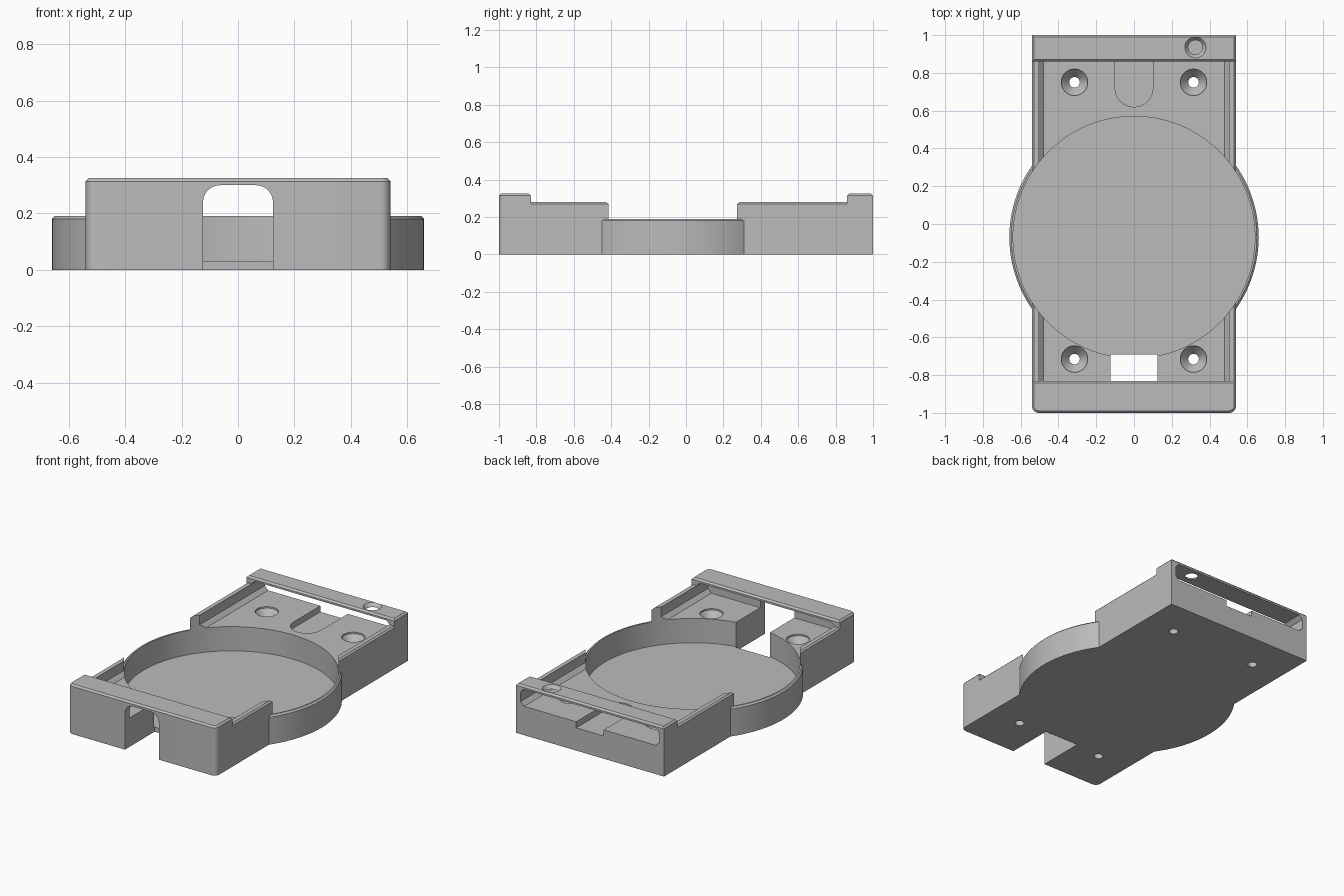
import bpy, bmesh, math

if "Cube" in bpy.data.objects:
    bpy.data.objects.remove(bpy.data.objects["Cube"])

grey = bpy.data.materials.new("plain grey")
grey.diffuse_color = (0.5, 0.5, 0.5, 1)
grey.use_nodes = True
grey.node_tree.nodes["Principled BSDF"].inputs["Base Color"].default_value = grey.diffuse_color
CY = -0.07          # centre of the round pocket
DECK = 0.19         # height of the deck


def finish(name, bm):
    bmesh.ops.recalc_face_normals(bm, faces=bm.faces)
    me = bpy.data.meshes.new(name)
    bm.to_mesh(me)
    bm.free()
    me.materials.append(grey)
    ob = bpy.data.objects.new(name, me)
    bpy.context.collection.objects.link(ob)
    return ob


def box(name, x, y0, y1, z0, z1, chamfer=0.0, round_front=0.0):
    bm = bmesh.new()
    bmesh.ops.create_cube(bm, size=1)
    for v in bm.verts:
        v.co = (v.co.x * 2 * x, y0 + (v.co.y + 0.5) * (y1 - y0), z0 + (v.co.z + 0.5) * (z1 - z0))
    if round_front:
        es = [e for e in bm.edges if all(abs(v.co.y - y0) < 1e-5 for v in e.verts)
              and abs(e.verts[0].co.z - e.verts[1].co.z) > 1e-4]
        bmesh.ops.bevel(bm, geom=es, offset=round_front, segments=6, profile=0.5, affect='EDGES')
    if chamfer:
        es = [e for e in bm.edges if all(abs(v.co.z - z1) < 1e-5 for v in e.verts)]
        bmesh.ops.bevel(bm, geom=es, offset=chamfer, segments=1, affect='EDGES')
    return finish(name, bm)


def turned(name, x, y, profile, n):
    """Solid of revolution about a vertical axis; profile is (radius, z) from bottom to top."""
    bm = bmesh.new()
    rings = [[bm.verts.new((x + r * math.cos(math.tau * i / n), y + r * math.sin(math.tau * i / n), z))
              for i in range(n)] for r, z in profile]
    for a, b in zip(rings, rings[1:]):
        for i in range(n):
            j = (i + 1) % n
            bm.faces.new((a[i], a[j], b[j], b[i]))
    bm.faces.new(rings[0])
    bm.faces.new(rings[-1])
    return finish(name, bm)


def prism(name, pts, vec):
    bm = bmesh.new()
    f = bm.faces.new([bm.verts.new(p) for p in pts])
    ret = bmesh.ops.extrude_face_region(bm, geom=[f])
    bmesh.ops.translate(bm, vec=vec, verts=[g for g in ret["geom"] if isinstance(g, bmesh.types.BMVert)])
    return finish(name, bm)


def combine(ob, tool, op):
    m = ob.modifiers.new(op, 'BOOLEAN')
    m.operation, m.solver, m.object = op, 'EXACT', tool
    bpy.context.view_layer.objects.active = ob
    bpy.ops.object.modifier_apply(modifier=m.name)
    bpy.data.objects.remove(tool)


# Tray with raised end bars and the round cup
body = box("holder_body", 0.54, -0.9, 0.93, 0, 0.28, 0.01)
combine(body, box("front_bar", 0.54, -1, -0.83, 0, 0.325, 0.011, 0.035), 'UNION')
combine(body, box("back_bar", 0.54, 0.86, 1, 0, 0.325, 0.011), 'UNION')
combine(body, turned("cup", 0, CY, [(0.66, 0), (0.66, DECK - 0.01), (0.65, DECK)], 128), 'UNION')

# Sliding channel, open at the back
w, c, top = 0.505, 0.025, 0.302
half = [(w - c, DECK), (w, DECK + c), (w, top - c), (w - c, top)]
section = half + [(-x, z) for x, z in reversed(half)]
combine(body, prism("channel", [(x, -0.95, z) for x, z in section], (0, 2.1, 0)), 'DIFFERENCE')

# Round pocket
combine(body, turned("pocket", 0, CY, [(0.64, 0.03), (0.64, 0.5)], 128), 'DIFFERENCE')

# Arched cable opening through the front and floor
a, r, h = 0.124, 0.06, 0.30
arch = [(a, -0.1)]
for cx, start in ((a - r, 0), (r - a, 90)):
    for i in range(9):
        t = math.radians(start + i * 90 / 8)
        arch.append((cx + r * math.cos(t), h - r + r * math.sin(t)))
arch.append((-a, -0.1))
combine(body, prism("cable_opening", [(x, -1.1, z) for x, z in arch], (0, 0.41, 0)), 'DIFFERENCE')

# Finger groove with a round end
groove = [(0.1, 1.1, 0.15), (-0.1, 1.1, 0.15)]
groove += [(-0.1 * math.cos(math.pi * i / 20), 0.72 - 0.1 * math.sin(math.pi * i / 20), 0.15) for i in range(21)]
combine(body, prism("finger_groove", groove, (0, 0, 0.08)), 'DIFFERENCE')

# Countersunk screw holes in the deck
for x in (-0.315, 0.315):
    for y in (0.75, -0.715):
        hole = turned("screw_hole", x, y, [(0.028, -0.1), (0.028, DECK - 0.06), (0.07, DECK - 0.01), (0.07, DECK + 0.05)], 32)
        combine(body, hole, 'DIFFERENCE')

# Countersunk hole in the back bar
combine(body, turned("bar_hole", 0.325, 0.935, [(0.038, 0.25), (0.038, 0.302), (0.056, 0.325), (0.056, 0.4)], 32),
        'DIFFERENCE')

# Sharp edges kept, curved walls smooth
bpy.ops.object.select_all(action='DESELECT')
body.select_set(True)
bpy.context.view_layer.objects.active = body
bpy.ops.object.shade_smooth_by_angle(angle=math.radians(25))
